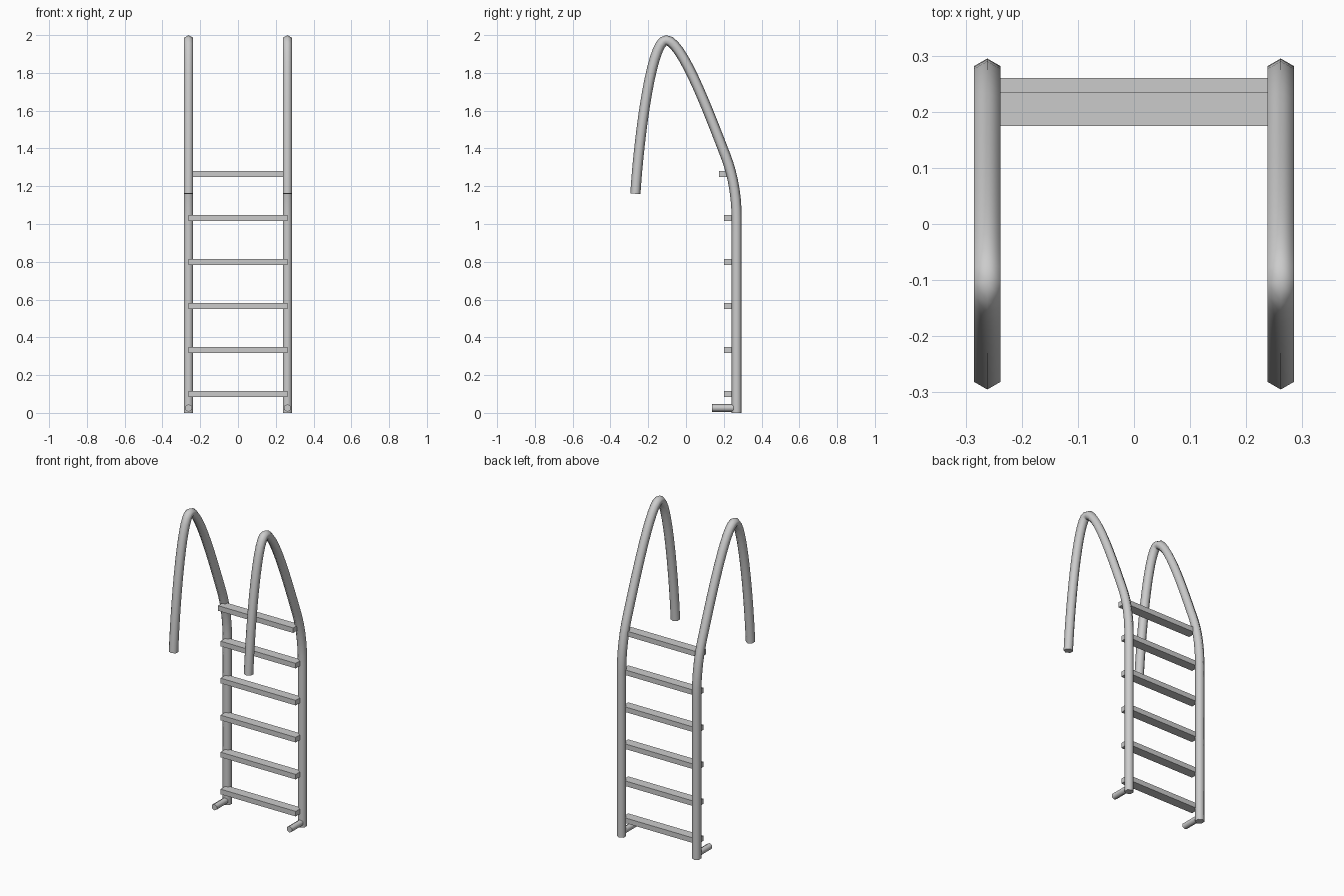
import bpy, bmesh, math
from mathutils import Vector
from mathutils.geometry import interpolate_bezier

if "Cube" in bpy.data.objects:
    bpy.data.objects.remove(bpy.data.objects["Cube"])

SIDE_X = 0.2615


def finish(bm, name, smooth):
    bmesh.ops.recalc_face_normals(bm, faces=bm.faces)
    me = bpy.data.meshes.new(name)
    bm.to_mesh(me)
    bm.free()
    ob = bpy.data.objects.new(name, me)
    bpy.context.collection.objects.link(ob)
    if smooth:
        bpy.ops.object.select_all(action='DESELECT')
        bpy.context.view_layer.objects.active = ob
        ob.select_set(True)
        bpy.ops.object.shade_smooth_by_angle(angle=math.radians(65))
    return ob


def tube(name, x, path, radius, sides=6):
    """Sweep a hexagon along a path of (y, z) points, with a corner in the path plane."""
    pts = [Vector((x, p[0], p[1])) for p in path]
    bm = bmesh.new()
    rings = []
    for i, p in enumerate(pts):
        t = (pts[min(i + 1, len(pts) - 1)] - pts[max(i - 1, 0)]).normalized()
        n = Vector((0, t.z, -t.y))
        rings.append([bm.verts.new(p + radius * (
            math.cos(a) * n + math.sin(a) * Vector((1, 0, 0))))
            for a in (k * math.tau / sides for k in range(sides))])
    for a, b in zip(rings, rings[1:]):
        for k in range(sides):
            j = (k + 1) % sides
            bm.faces.new((a[k], a[j], b[j], b[k]))
    bm.faces.new(rings[0])
    bm.faces.new(rings[-1])
    return finish(bm, name, True)


def box(name, center, size):
    bm = bmesh.new()
    bmesh.ops.create_cube(bm, size=1)
    bmesh.ops.scale(bm, vec=size, verts=bm.verts)
    bmesh.ops.translate(bm, vec=center, verts=bm.verts)
    return finish(bm, name, False)


# Handrail path: straight post, bend, sloping back leg, tight apex, front leg
path = [(0.268, 0), (0.268, 0.5), (0.268, 0.95)]
curves = [
    ((0.268, 1.03), (0.268, 1.15), (0.247, 1.265), (0.21, 1.36), 8),
    ((0.21, 1.36), (0.13, 1.565), (-0.02, 1.973), (-0.105, 1.973), 14),
    ((-0.105, 1.973), (-0.185, 1.973), (-0.25, 1.45), (-0.268, 1.16), 16),
]
for i, (a, b, c, d, n) in enumerate(curves):
    seg = interpolate_bezier(*(Vector((*p, 0)) for p in (a, b, c, d)), n)
    path += [(p.x, p.y) for p in seg[(1 if i else 0):]]

# Rails and the short wall stand-offs at their feet
for side, s in (("left", -1), ("right", 1)):
    tube(side + "_rail", s * SIDE_X, path, 0.027)
    tube(side + "_standoff", s * SIDE_X, [(0.138, 0.026), (0.26, 0.026)], 0.02)

# Rungs, the top one set forward to follow the bend
for i in range(6):
    y = 0.205 if i == 5 else 0.23
    box(f"rung_{i + 1}", (0, y, 0.1 + i * 0.233), (0.524, 0.06, 0.032))
